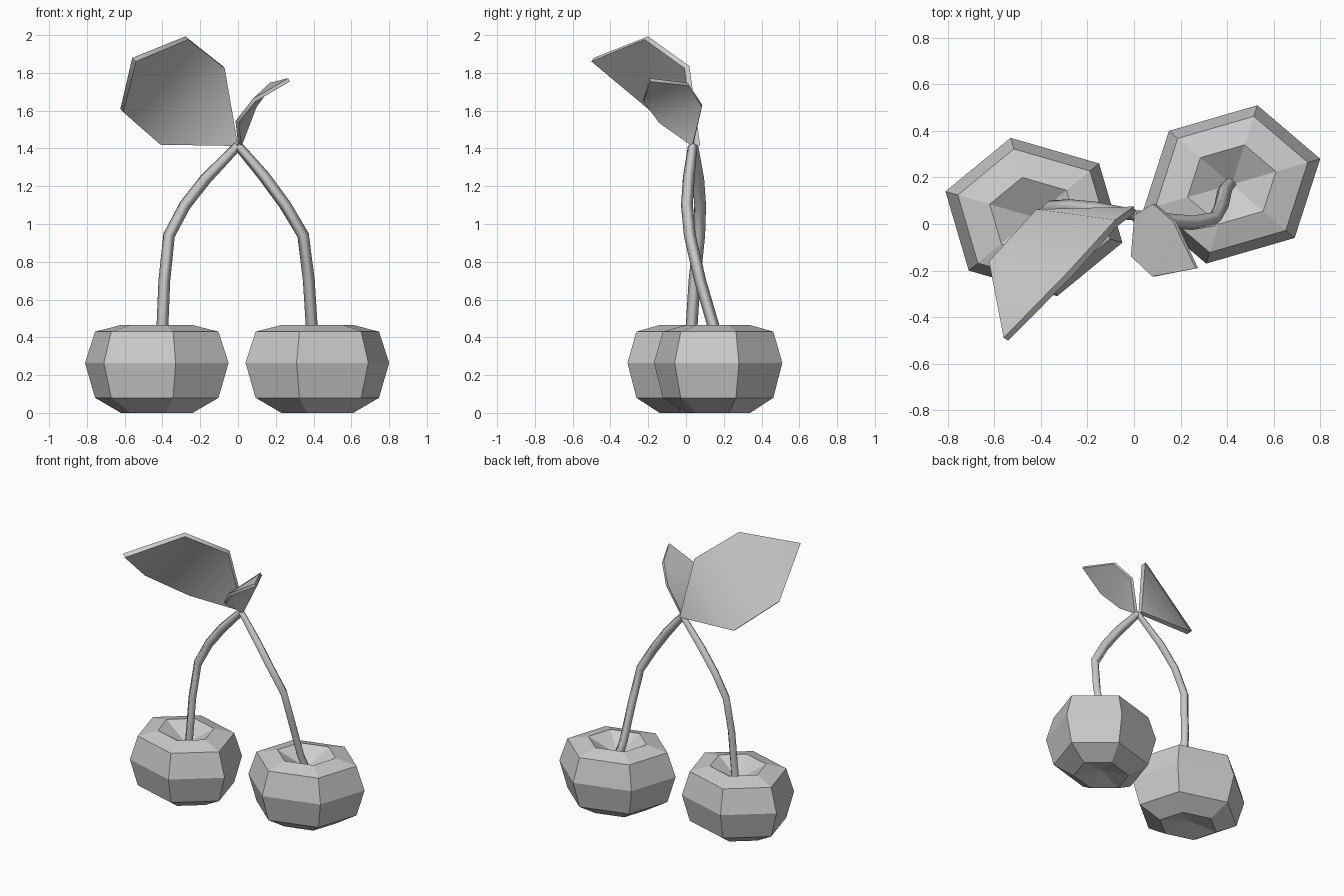
import bpy
import bmesh
from mathutils import Vector

if "Cube" in bpy.data.objects:
    bpy.data.objects.remove(bpy.data.objects["Cube"])


def mesh_object(name, verts, faces):
    mesh = bpy.data.meshes.new(name)
    mesh.from_pydata(verts, [], faces)
    bm = bmesh.new()
    bm.from_mesh(mesh)
    bmesh.ops.recalc_face_normals(bm, faces=bm.faces)
    bm.to_mesh(mesh)
    bm.free()
    obj = bpy.data.objects.new(name, mesh)
    bpy.context.collection.objects.link(obj)
    return obj


def select_only(obj):
    bpy.ops.object.select_all(action='DESELECT')
    obj.select_set(True)
    bpy.context.view_layer.objects.active = obj


# Cherry: six-sided rings (scale, height) between two sunken poles
RINGS = [(0.5, 0.0), (0.86, 0.08), (1.0, 0.265), (0.86, 0.43), (0.5, 0.465)]


def cherry(name, center, a, b):
    c, a, b = Vector(center), Vector(a), Vector(b)
    corners = [a, b, b - a, -a, -b, a - b]
    verts = [(*(c + k * s), z) for s, z in RINGS for k in corners]
    faces = [(r + i, r + (i + 1) % 6, r + 6 + (i + 1) % 6, r + 6 + i)
             for r in range(0, 24, 6) for i in range(6)]
    verts += [(*c, 0.04), (*c, 0.365)]
    for i in range(6):
        j = (i + 1) % 6
        faces += [(30, j, i), (31, 24 + i, 24 + j)]
    return mesh_object(name, verts, faces)


# Stem: four-sided tube along a bent path
def stem(name, points):
    curve = bpy.data.curves.new(name, 'CURVE')
    curve.dimensions = '3D'
    curve.bevel_depth = 0.033
    curve.bevel_resolution = 0
    curve.use_fill_caps = True
    spline = curve.splines.new('POLY')
    spline.points.add(len(points) - 1)
    for i, (p, co) in enumerate(zip(spline.points, points)):
        p.co = (*co, 1)
        p.radius = 0.75 if i == 0 else 0.95
    obj = bpy.data.objects.new(name, curve)
    bpy.context.collection.objects.link(obj)
    select_only(obj)
    bpy.ops.object.convert(target='MESH')


# Leaf: base, lower pair, upper pair, tip, bent forward and given thickness
def leaf(name, points, thickness):
    obj = mesh_object(name, points, [(0, 1, 2), (1, 3, 4, 2), (3, 5, 4)])
    mod = obj.modifiers.new('thickness', 'SOLIDIFY')
    mod.thickness = thickness
    mod.offset = 0
    select_only(obj)
    bpy.ops.object.modifier_apply(modifier=mod.name)
    bpy.ops.object.shade_smooth_by_angle(angle=0.9)


cherry("right_cherry", (0.42, 0.17), (0.38, 0.11), (0.11, 0.34))
cherry("left_cherry", (-0.43, 0.03), (0.28, 0.23), (-0.10, 0.34))

stem("right_stem", [(0, 0.035, 1.415), (0.14, 0.015, 1.25), (0.25, 0.005, 1.10),
                    (0.345, 0.02, 0.94), (0.375, 0.075, 0.70),
                    (0.39, 0.145, 0.46), (0.41, 0.175, 0.36)])
stem("left_stem", [(0, 0.04, 1.415), (-0.17, 0.065, 1.24), (-0.28, 0.075, 1.10),
                   (-0.365, 0.07, 0.94), (-0.39, 0.045, 0.70),
                   (-0.40, 0.03, 0.46), (-0.41, 0.03, 0.36)])

leaf("large_leaf", [(0, 0.06, 1.415), (-0.415, 0.05, 1.425), (-0.075, 0.005, 1.83),
                    (-0.615, -0.17, 1.60), (-0.27, -0.21, 1.985),
                    (-0.55, -0.495, 1.87)], 0.03)
leaf("small_leaf", [(0.01, 0.035, 1.415), (-0.005, -0.14, 1.54), (0.09, 0.085, 1.625),
                    (0.085, -0.225, 1.655), (0.175, 0.01, 1.74),
                    (0.27, -0.19, 1.763)], 0.02)
